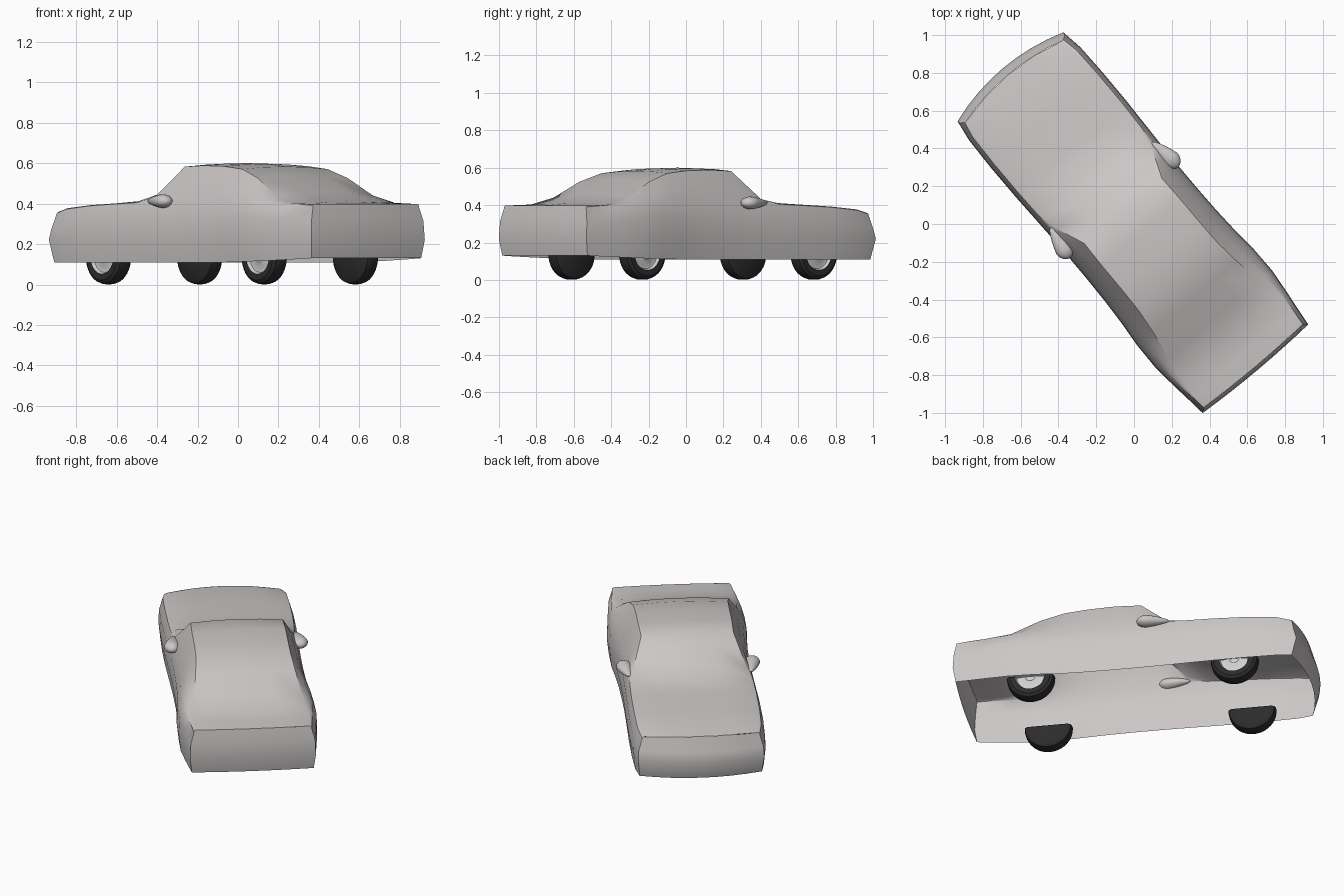
import bpy, bmesh, math

if "Cube" in bpy.data.objects:
    bpy.data.objects.remove(bpy.data.objects["Cube"])

A = math.radians(130)                       # heading of the car in plan
CA, SA = math.cos(A), math.sin(A)


def W(s, t, z):
    """Along-car s, across-car t, height z -> world."""
    return (CA * s + SA * t, SA * s - CA * t, z)


def mat(name, rgb):
    m = bpy.data.materials.new(name)
    m.diffuse_color = (*rgb, 1)
    m.use_nodes = True
    m.node_tree.nodes["Principled BSDF"].inputs["Base Color"].default_value = m.diffuse_color
    return m


PAINT = mat("warm_grey_paint", (0.60, 0.57, 0.57))
RUBBER = mat("black_rubber", (0.025, 0.025, 0.025))
ALLOY = mat("light_alloy", (0.62, 0.62, 0.63))


def finish(bm, name, mats, angle=35):
    bmesh.ops.remove_doubles(bm, verts=bm.verts, dist=0.0005)
    bmesh.ops.recalc_face_normals(bm, faces=bm.faces)
    me = bpy.data.meshes.new(name)
    bm.to_mesh(me)
    bm.free()
    ob = bpy.data.objects.new(name, me)
    bpy.context.collection.objects.link(ob)
    for m in mats:
        me.materials.append(m)
    bpy.ops.object.select_all(action='DESELECT')
    ob.select_set(True)
    bpy.context.view_layer.objects.active = ob
    bpy.ops.object.shade_smooth_by_angle(angle=math.radians(angle))
    return ob


def skin(bm, rows, mi=0):
    """Quads between successive rows of points."""
    vs = [[bm.verts.new(p) for p in r] for r in rows]
    for a, b in zip(vs, vs[1:]):
        for i in range(len(a) - 1):
            f = bm.faces.new((a[i], a[i + 1], b[i + 1], b[i]))
            f.material_index = mi


# Body stations: s, half width, sill z, belt z, top half width, top edge z, centre z
STATIONS = [
    (-1.00, .365, .130, .385, .335, .397, .398),
    (-.90, .376, .126, .392, .338, .400, .404),
    (-.80, .388, .122, .395, .335, .403, .412),
    (-.66, .402, .117, .396, .315, .440, .462),
    (-.50, .400, .113, .397, .290, .525, .540),
    (-.36, .388, .110, .398, .275, .570, .583),
    (-.22, .381, .110, .399, .272, .584, .596),
    (-.06, .378, .110, .400, .272, .588, .600),
    (.09, .378, .110, .400, .268, .582, .595),
    (.17, .379, .110, .400, .300, .505, .552),
    (.25, .381, .110, .400, .330, .430, .500),
    (.37, .384, .110, .399, .345, .408, .428),
    (.52, .388, .110, .394, .350, .401, .412),
    (.72, .389, .110, .384, .350, .392, .402),
    (.90, .384, .110, .366, .345, .377, .387),
    (1.00, .366, .110, .345, .330, .358, .368),
]


def end_s(s, t, z):
    """Shape the bowed nose and the gently creased tail."""
    if s > .99:
        return 1.078 - .45 * t * t - .30 * abs(z - .22)
    if s < -.99:
        return -1.018 + .09 * t * t + .18 * abs(z - .25)
    return s


def half(st):
    s, w, zb, zs, wt, zt, zc = st
    return [(w * .97, zb), (w, .22), (w - .004, zs - .07), (w - .024, zs),
            ((w - .024 + wt) / 2 + .006, (zs + zt) / 2),
            (wt, zt), (wt * .5, zt + .75 * (zc - zt)), (0, zc)]


def ring(st):
    h = half(st)
    full = h + [(-t, z) for t, z in reversed(h[:-1])]
    return [W(end_s(st[0], t, z), t, z) for t, z in full]


bm = bmesh.new()
skin(bm, [ring(st) for st in STATIONS])
for st in (STATIONS[0], STATIONS[-1]):       # nose and tail panels
    rows = []
    for k, (t, z) in enumerate(half(st)[:6]):
        row = []
        for i in range(-4, 5):
            f = i / 4
            crown = 0
            if k == 5:
                crown = (st[6] - st[5]) * (1 - abs(f)) * (1.5 if abs(f) >= .5 else 1)
                if abs(f) < .5:
                    crown = (st[6] - st[5]) * (.75 + .25 * (1 - 2 * abs(f)))
            row.append(W(end_s(st[0], f * t, z + crown), f * t, z + crown))
        rows.append(row)
    skin(bm, rows)
finish(bm, "car_body", [PAINT])

# Wing mirrors blended to the body side
for side, tag in ((1, "right"), (-1, "left")):
    bm = bmesh.new()
    bmesh.ops.create_icosphere(bm, subdivisions=3, radius=1)
    for v in bm.verts:
        x, y, z = v.co
        taper = 1 - .35 * max(x, 0)
        v.co = W(.14 + (.13 if x > 0 else .06) * x,
                 side * (.372 + .046 * y * taper - .02 * max(x, 0)),
                 .412 + .034 * z * taper)
    finish(bm, "wing_mirror_" + tag, [PAINT])

# Half wheels, spun from a profile of (radius, offset outwards)
TYRE = [(0, -.045), (.118, -.045), (.134, -.034), (.139, -.015), (.139, .015),
        (.134, .034), (.118, .045), (.088, .043)]
RIM = [(.088, .043), (.080, .026), (.068, .024), (.030, .034), (.022, .030), (0, .030)]
SEG = 18


def wheel(name, s, t):
    side = 1 if t > 0 else -1
    bm = bmesh.new()
    for mi, prof in ((0, TYRE), (1, RIM)):
        rows = []
        for k in range(SEG + 1):
            a = math.pi + math.pi * k / SEG
            rows.append([W(s + r * math.cos(a), t + side * o, .140 + r * math.sin(a))
                         for r, o in prof])
        skin(bm, rows, mi)
    finish(bm, name, [RUBBER, ALLOY])


for s, end in ((.645, "front"), (-.552, "rear")):
    for t, tag in ((.294, "right"), (-.294, "left")):
        wheel(end + "_wheel_" + tag, s, t)
